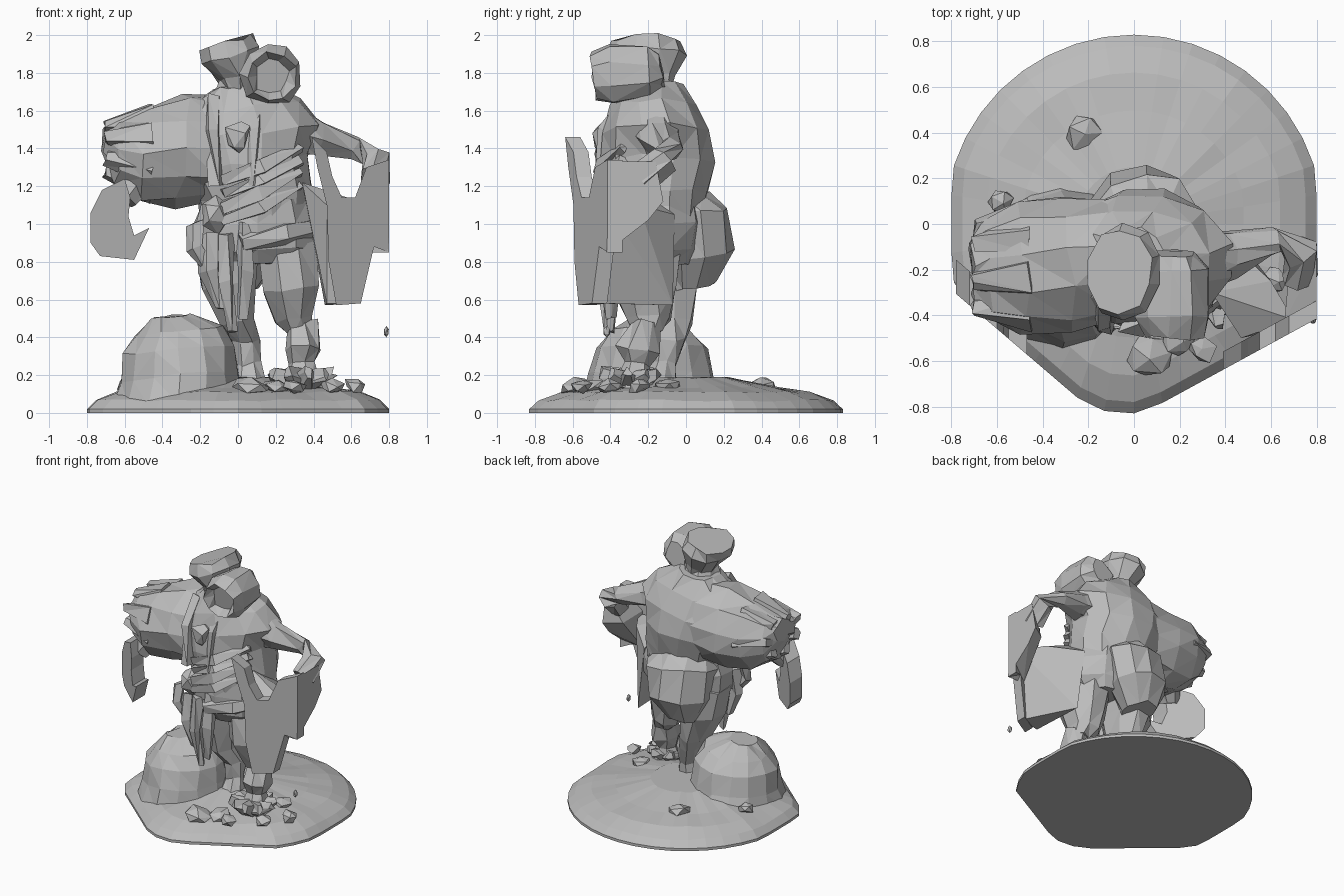
import bpy
import bmesh
import math
import random
from mathutils import Vector, Matrix, Euler

random.seed(4)
default_cube = bpy.data.objects.get("Cube")
if default_cube:
    bpy.data.objects.remove(default_cube, do_unlink=True)

# One stone-grey material for the whole figure
stone = bpy.data.materials.new("stone grey")
stone.use_nodes = True
stone_colour = (0.5, 0.5, 0.5, 1)
stone.diffuse_color = stone_colour
stone.node_tree.nodes["Principled BSDF"].inputs["Base Color"].default_value = stone_colour

# Vertical planes (normal x, normal y, distance) that trim the front of the model
TRIM_RIGHT = (-0.65, -0.76, 0.74)
TRIM_LEFT = (0.48, -0.88, 0.75)


def finish(name, bm, jitter=0.0):
    """Roughen the mesh, orient its faces and add it as a flat-shaded object."""
    for vert in bm.verts:
        vert.co += Vector([random.uniform(-jitter, jitter) for axis in "xyz"])
    bmesh.ops.recalc_face_normals(bm, faces=bm.faces)
    mesh = bpy.data.meshes.new(name)
    bm.to_mesh(mesh)
    bm.free()
    mesh.materials.append(stone)
    obj = bpy.data.objects.new(name, mesh)
    bpy.context.scene.collection.objects.link(obj)
    return obj


def skin(bm, rings):
    """Bridge successive rings of vertices and cap both ends."""
    count = len(rings[0])
    for lower, upper in zip(rings, rings[1:]):
        for i in range(count):
            j = (i + 1) % count
            bm.faces.new((lower[i], lower[j], upper[j], upper[i]))
    bm.faces.new(rings[0])
    bm.faces.new(rings[-1])


def loft(name, sections, sides=8, jitter=0.012, bend=False):
    """Sections are x, y, z, radius and an optional second radius."""
    bm = bmesh.new()
    centres = [Vector(section[:3]) for section in sections]
    last = len(centres) - 1
    rings = []
    for k, section in enumerate(sections):
        start, end = (max(k - 1, 0), min(k + 1, last)) if bend else (0, last)
        turn = Vector((0, 0, 1)).rotation_difference(centres[end] - centres[start])
        ring = []
        for i in range(sides):
            angle = math.tau * (i + 0.5) / sides
            offset = Vector((section[3] * math.cos(angle), section[-1] * math.sin(angle), 0))
            ring.append(bm.verts.new(centres[k] + turn @ offset))
        rings.append(ring)
    skin(bm, rings)
    bmesh.ops.triangulate(bm, faces=[f for f in bm.faces if len(f.verts) == 4])
    return finish(name, bm, jitter)


def chunk(name, centre, size, detail=2, jitter=0.02, turn=0.0):
    """A faceted lump of stone."""
    bm = bmesh.new()
    matrix = (Matrix.Translation(centre) @ Euler((turn, turn, turn)).to_matrix().to_4x4()
              @ Matrix.Diagonal((*size, 1)))
    bmesh.ops.create_icosphere(bm, subdivisions=detail, radius=1, matrix=matrix)
    return finish(name, bm, jitter)


def hull(name, points):
    """The convex solid around a handful of corners."""
    bm = bmesh.new()
    verts = [bm.verts.new(point) for point in points]
    result = bmesh.ops.convex_hull(bm, input=verts)
    unused = {v for v in result["geom_interior"] if isinstance(v, bmesh.types.BMVert)}
    bmesh.ops.delete(bm, geom=list(unused), context="VERTS")
    return finish(name, bm)


def slab(name, outline, plane, thickness):
    """A plate whose outline (x, z) lies flat on a trimming plane."""
    nx, ny, distance = plane
    bm = bmesh.new()
    front = [Vector((x, (distance - nx * x) / ny, z)) for x, z in outline]
    inward = Vector((0, thickness, 0))
    skin(bm, [[bm.verts.new(p) for p in front], [bm.verts.new(p + inward) for p in front]])
    return finish(name, bm)


# Ground: rounded disc with trimmed sides, rising in steps to the middle
def ground_radius(angle):
    reach = 0.83
    for nx, ny, distance in (TRIM_RIGHT, TRIM_LEFT, (1, 0, 0.8), (-1, 0, 0.8)):
        facing = nx * math.cos(angle) + ny * math.sin(angle)
        if facing > 0:
            reach = min(reach, distance / facing)
    return reach


bm = bmesh.new()
ground_rings = []
for scale, height in ((1, 0), (1, 0.02), (0.94, 0.06), (0.8, 0.105), (0.6, 0.13), (0.3, 0.18)):
    ring = []
    for i in range(40):
        angle = math.tau * i / 40
        reach = scale * ground_radius(angle)
        bump = random.uniform(0, 0.012) if scale < 1 else 0
        ring.append(bm.verts.new((reach * math.cos(angle), reach * math.sin(angle), height + bump)))
    ground_rings.append(ring)
skin(bm, ground_rings)
finish("ground", bm)

# Boulder and loose rocks
loft("boulder", [(-0.32, -0.18, 0.06, 0.35, 0.37), (-0.31, -0.18, 0.2, 0.31, 0.33),
                 (-0.31, -0.18, 0.34, 0.3, 0.29), (-0.31, -0.18, 0.43, 0.24, 0.22),
                 (-0.36, -0.18, 0.51, 0.1, 0.1)], sides=14)
rocks = [(-0.22, 0.39, 0.09), (-0.58, 0.1, 0.06), (0.07, -0.58, 0.1), (0.62, -0.25, 0.06),
         (0.5, -0.4, 0.07), (0.2, -0.5, 0.08), (0.3, -0.55, 0.06), (0.45, -0.1, 0.07)]
for x, y, size in rocks:
    chunk("loose_rock", (x, y, 0.14), (size, size, 0.04), 1, 0.012, 0.15)
for i in range(9):
    angle = math.tau * i / 9
    foot = Vector((0.34, -0.3, 0.15))
    tip = foot + Vector((0.17 * math.cos(angle), 0.15 * math.sin(angle), 0.06))
    loft("foot_shard", [(*foot, 0.08), (*tip, 0.03)], 5, 0.015)

# Legs
loft("left_leg", [(0.26, -0.2, 0.88, 0.17, 0.18), (0.28, -0.22, 0.66, 0.16, 0.18),
                  (0.29, -0.2, 0.5, 0.11, 0.13), (0.33, -0.2, 0.42, 0.07)])
loft("left_boot", [(0.34, -0.2, 0.48, 0.08), (0.35, -0.26, 0.34, 0.1, 0.12),
                   (0.34, -0.25, 0.26, 0.07), (0.34, -0.27, 0.12, 0.12)], 7)
loft("right_leg", [(-0.06, -0.16, 0.9, 0.18, 0.22), (-0.05, -0.14, 0.68, 0.15, 0.21),
                   (0.0, -0.12, 0.48, 0.09, 0.17), (0.04, -0.1, 0.38, 0.08, 0.1),
                   (0.06, -0.12, 0.26, 0.07), (0.06, -0.16, 0.12, 0.11)])

# Body
loft("hips", [(0.11, -0.17, 0.78, 0.24, 0.2), (0.1, -0.17, 0.86, 0.34, 0.25),
              (0.1, -0.17, 1.0, 0.35, 0.27), (0.1, -0.17, 1.12, 0.3, 0.26)], 10)
loft("torso", [(0.1, -0.17, 0.98, 0.29, 0.25), (0.09, -0.16, 1.15, 0.31, 0.29),
               (0.05, -0.15, 1.32, 0.34, 0.31), (0.02, -0.16, 1.48, 0.42, 0.29),
               (0.0, -0.18, 1.61, 0.34, 0.24), (0.0, -0.18, 1.73, 0.15, 0.16)], 12, 0.015)
loft("rump", [(0.02, -0.04, 1.14, 0.2, 0.15), (0.02, 0.03, 1.06, 0.26, 0.18),
              (0.02, 0.06, 0.84, 0.23, 0.2), (0.0, 0.04, 0.66, 0.11, 0.13)], 9, 0.015)

# Heads
loft("neck", [(0.0, -0.18, 1.6, 0.16), (0.02, -0.22, 1.82, 0.1)])
loft("tall_head", [(0.02, -0.21, 1.68, 0.1, 0.12), (0.0, -0.21, 1.78, 0.11, 0.15),
                   (-0.04, -0.21, 1.89, 0.16, 0.21), (-0.06, -0.21, 1.96, 0.15, 0.19)], 10)
loft("round_head", [(0.18, -0.13, 1.81, 0.09), (0.18, -0.2, 1.8, 0.15),
                    (0.18, -0.4, 1.79, 0.165), (0.18, -0.49, 1.78, 0.13),
                    (0.18, -0.43, 1.78, 0.09)], 9)

# Right arm: huge ragged sleeve with a flat hooked hand
loft("right_sleeve", [(-0.1, -0.16, 1.39, 0.28, 0.28), (-0.3, -0.17, 1.38, 0.3, 0.3),
                      (-0.5, -0.19, 1.37, 0.26, 0.28), (-0.64, -0.2, 1.38, 0.19, 0.22),
                      (-0.7, -0.2, 1.44, 0.08, 0.13)], 11, 0.02)
for i in range(7):
    angle = math.tau * i / 7
    y, z = 0.2 * math.cos(angle), 0.18 * math.sin(angle)
    loft("sleeve_tatter", [(-0.45, -0.19 + y, 1.38 + z, 0.1),
                           (-0.7, -0.2 + y * 0.9, 1.4 + z * 0.7, 0.04)], 5)
loft("right_wrist", [(-0.5, -0.25, 1.3, 0.12), (-0.6, -0.34, 1.12, 0.07)], 7)
slab("right_hand", [(-0.6, 1.24), (-0.72, 1.18), (-0.78, 1.06), (-0.78, 0.9), (-0.73, 0.83),
                    (-0.55, 0.81), (-0.47, 0.98), (-0.55, 0.94), (-0.58, 1.04), (-0.57, 1.14)],
     TRIM_RIGHT, 0.15)

# Left arm
loft("left_arm", [(0.25, -0.16, 1.5, 0.15), (0.43, -0.13, 1.45, 0.1), (0.62, -0.08, 1.4, 0.06),
                  (0.73, -0.12, 1.34, 0.08), (0.72, -0.23, 1.24, 0.08)], 7, 0.012, True)

# Shield with the bulky bag behind it
slab("shield", [(0.39, 1.46), (0.47, 1.38), (0.5, 1.25), (0.55, 1.14), (0.62, 1.14),
                (0.68, 1.3), (0.8, 1.34), (0.8, 0.85), (0.72, 0.88), (0.65, 0.58),
                (0.52, 0.57), (0.48, 0.8), (0.47, 1.1), (0.42, 1.3)], TRIM_LEFT, 0.08)
hull("shield_bag", [(0.47, -0.5, 0.58), (0.64, -0.46, 0.58), (0.46, -0.07, 0.57),
                    (0.47, -0.5, 1.1), (0.7, -0.42, 1.1), (0.4, -0.06, 1.05),
                    (0.34, -0.3, 1.22), (0.6, -0.25, 1.1)])
hull("shield_side", [(0.8, -0.42, 0.85), (0.8, -0.4, 1.33), (0.8, -0.16, 1.33), (0.8, -0.12, 1.12),
                     (0.8, -0.2, 1.02), (0.66, -0.42, 0.85), (0.66, -0.42, 1.14), (0.68, -0.2, 1.12)])
chunk("stray_chip", (0.785, -0.42, 0.43), (0.015, 0.02, 0.03), 1, 0)

# Clothing folds, straps, belt and hanging cloths on the front
for i in range(4):
    lift = 0.07 * i
    loft("chest_fold", [(-0.08, -0.42, 1.02 + lift, 0.04), (0.12, -0.45, 1.09 + lift, 0.045),
                        (0.33, -0.33, 1.2 + lift, 0.03)], 4, 0.01, True)
for x in (-0.13, 0.09):
    loft("shoulder_strap", [(x, -0.3, 1.67, 0.04), (x, -0.43, 1.5, 0.04),
                            (x * 0.9, -0.45, 1.2, 0.04)], 4, 0.01, True)
loft("belt", [(0.02, -0.43, 0.9, 0.05), (0.25, -0.4, 0.95, 0.06), (0.44, -0.24, 0.98, 0.05)],
     5, 0.01, True)
chunk("chest_stone", (0.0, -0.45, 1.46), (0.07, 0.05, 0.09), 1)
chunk("belt_pouch", (-0.12, -0.41, 1.05), (0.09, 0.08, 0.11), 1)
for x, top, bottom in ((-0.23, 1.0, 0.75), (-0.15, 0.95, 0.55), (-0.06, 0.95, 0.43), (0.04, 1.0, 0.5)):
    loft("hanging_cloth", [(x, -0.38, top, 0.05), (x, -0.41, (top + bottom) / 2, 0.06, 0.04),
                           (x * 0.6, -0.4, bottom, 0.025)], 5)
